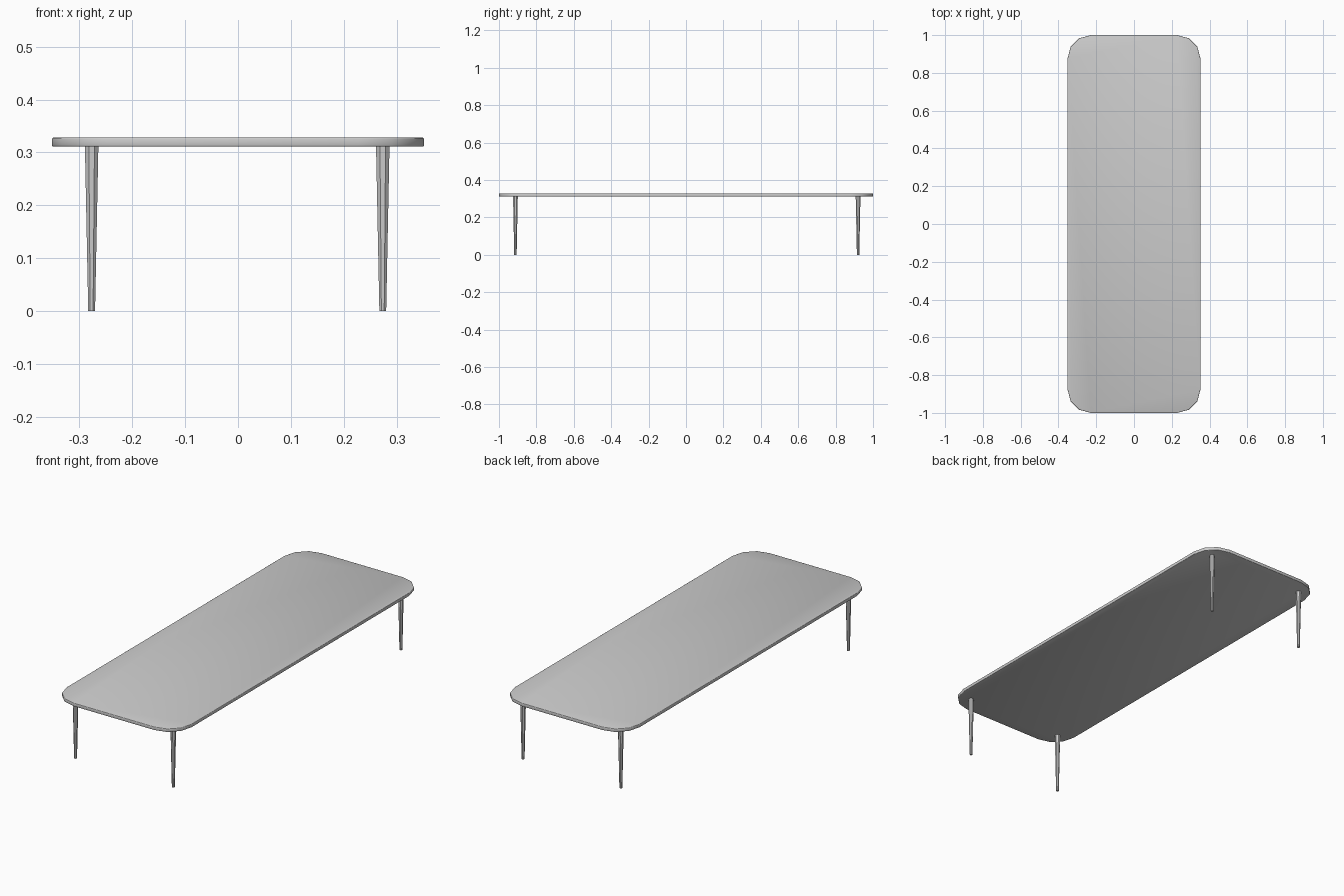
import bpy, bmesh, math

if "Cube" in bpy.data.objects:
    bpy.data.objects.remove(bpy.data.objects["Cube"])

HALF_X, HALF_Y = 0.352, 1.0
TOP_Z, UNDER_Z = 0.328, 0.311
CORNER_R, CORNER_SEGS = 0.124, 3


def make_object(name, bm):
    bmesh.ops.recalc_face_normals(bm, faces=bm.faces)
    mesh = bpy.data.meshes.new(name)
    bm.to_mesh(mesh)
    bm.free()
    obj = bpy.data.objects.new(name, mesh)
    bpy.context.collection.objects.link(obj)
    return obj


# Table top: rounded rectangle, extruded, with softened rims
bm = bmesh.new()
outline = []
for i, (sx, sy) in enumerate([(1, 1), (-1, 1), (-1, -1), (1, -1)]):
    for k in range(CORNER_SEGS + 1):
        a = math.pi / 2 * (i + k / CORNER_SEGS)
        x = sx * (HALF_X - CORNER_R) + CORNER_R * math.cos(a)
        y = sy * (HALF_Y - CORNER_R) + CORNER_R * math.sin(a)
        outline.append(bm.verts.new((x, y, UNDER_Z)))
base = bm.faces.new(outline)
ext = bmesh.ops.extrude_face_region(bm, geom=[base], use_keep_orig=True)
for v in ext["geom"]:
    if isinstance(v, bmesh.types.BMVert):
        v.co.z = TOP_Z
rims = [e for e in bm.edges if abs(e.verts[0].co.z - e.verts[1].co.z) < 1e-6]
bmesh.ops.bevel(bm, geom=rims, offset=0.0025, segments=2, profile=0.5, affect='EDGES')
for f in bm.faces:
    f.smooth = True
make_object("table_top", bm)


# Legs: tapered eight-sided posts
def leg(name, x, y, sides=8):
    bm = bmesh.new()
    bmesh.ops.create_cone(bm, cap_ends=True, segments=sides,
                          radius1=0.007, radius2=0.0138, depth=UNDER_Z + 0.001)
    obj = make_object(name, bm)
    obj.location = (x, y, (UNDER_Z + 0.001) / 2)
    obj.rotation_euler.z = math.pi / sides


for x, side in ((-0.277, "left"), (0.274, "right")):
    for y, end in ((-0.912, "front"), (0.92, "back")):
        leg(f"{end}_{side}_leg", x, y)
